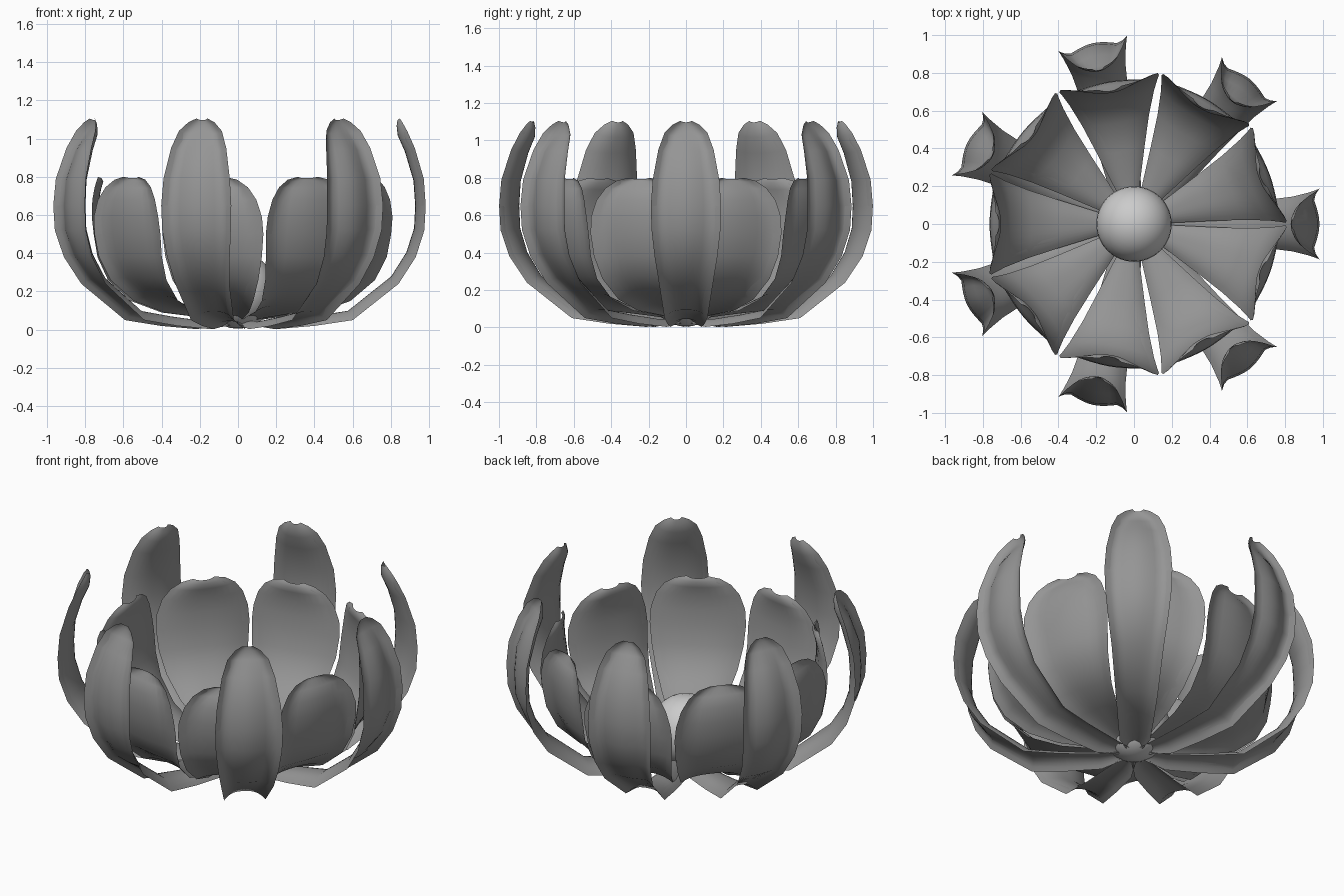
import bpy
from math import cos, pi, tau, hypot

if "Cube" in bpy.data.objects:
    bpy.data.objects.remove(bpy.data.objects["Cube"])

U = [i / 6 for i in range(-6, 7)]  # positions across a petal


def grey(name, v):
    mat = bpy.data.materials.new(name)
    mat.diffuse_color = (v, v, v, 1)
    mat.use_nodes = True
    mat.node_tree.nodes["Principled BSDF"].inputs["Base Color"].default_value = mat.diffuse_color
    return mat


def petal_mesh(name, rows, depth, mat):
    """Petal along a (radius, height, half width, back bulge) profile:
    an arched inner sheet and an outer sheet that bulges in the upper half."""
    verts, faces = [], []
    n = len(U)
    for back in (False, True):
        base = len(verts)
        for i, (r, z, w, bulge) in enumerate(rows):
            a, b = rows[max(i - 1, 0)], rows[min(i + 1, len(rows) - 1)]
            dr, dz = b[0] - a[0], b[1] - a[1]
            length = hypot(dr, dz)
            d = depth * min(1, w / 0.11)
            for u in U:
                f = 1 - abs(u) ** 2.6
                if back:
                    f -= bulge * max(0, 1 - (u / 0.72) ** 2)
                f *= d
                verts.append((r - f * dz / length, u * w, z + f * dr / length))
        for i in range(len(rows) - 1):
            for j in range(n - 1):
                k = base + i * n + j
                quad = (k, k + n, k + n + 1, k + 1)
                faces.append(quad if back else quad[::-1])
    mesh = bpy.data.meshes.new(name)
    mesh.from_pydata(verts, [], faces)
    mesh.shade_smooth()
    mesh.materials.append(mat)
    return mesh


def petal_ring(name, rows, depth, count, start, mat):
    mesh = petal_mesh(name, rows, depth, mat)
    for i in range(count):
        ob = bpy.data.objects.new(f"{name}_{i + 1}", mesh)
        ob.rotation_euler.z = start + tau * i / count
        bpy.context.collection.objects.link(ob)


petal_grey = grey("petal_grey", 0.3)

# Outer ring: seven tall narrow petals
outer = [(0.02, 0.03, 0.03, 0), (0.2, 0.003, 0.085, 0), (0.4, 0.02, 0.1, 0),
         (0.6, 0.05, 0.115, 0.1), (0.84, 0.24, 0.145, 0.5),
         (0.93, 0.38, 0.168, 0.8), (0.975, 0.52, 0.184, 1),
         (0.982, 0.65, 0.188, 1), (0.972, 0.79, 0.178, 1),
         (0.925, 0.95, 0.148, 0.8), (0.885, 1.04, 0.115, 0.4),
         (0.86, 1.085, 0.07, 0.1), (0.847, 1.105, 0.03, 0)]
petal_ring("outer_petal", outer, 0.055, 7, 0, petal_grey)

# Inner ring: nine shorter, wider petals
inner = [(0.03, 0.04, 0.015, 0), (0.2, 0.065, 0.066, 0), (0.4, 0.09, 0.128, 0),
         (0.56, 0.15, 0.18, 0.1), (0.68, 0.26, 0.228, 0.5),
         (0.735, 0.38, 0.256, 0.8), (0.755, 0.5, 0.268, 1),
         (0.765, 0.59, 0.262, 1), (0.762, 0.68, 0.232, 1),
         (0.75, 0.745, 0.185, 0.8), (0.738, 0.785, 0.125, 0.4),
         (0.732, 0.8, 0.06, 0)]
petal_ring("inner_petal", inner, 0.035, 9, pi / 9, petal_grey)

# Round flower heart
bpy.ops.mesh.primitive_uv_sphere_add(segments=32, ring_count=16, radius=0.2,
                                     location=(0, 0, 0.205))
heart = bpy.context.object
heart.name = "flower_heart"
heart.data.materials.append(grey("heart_grey", 0.9))
bpy.ops.object.shade_smooth()
